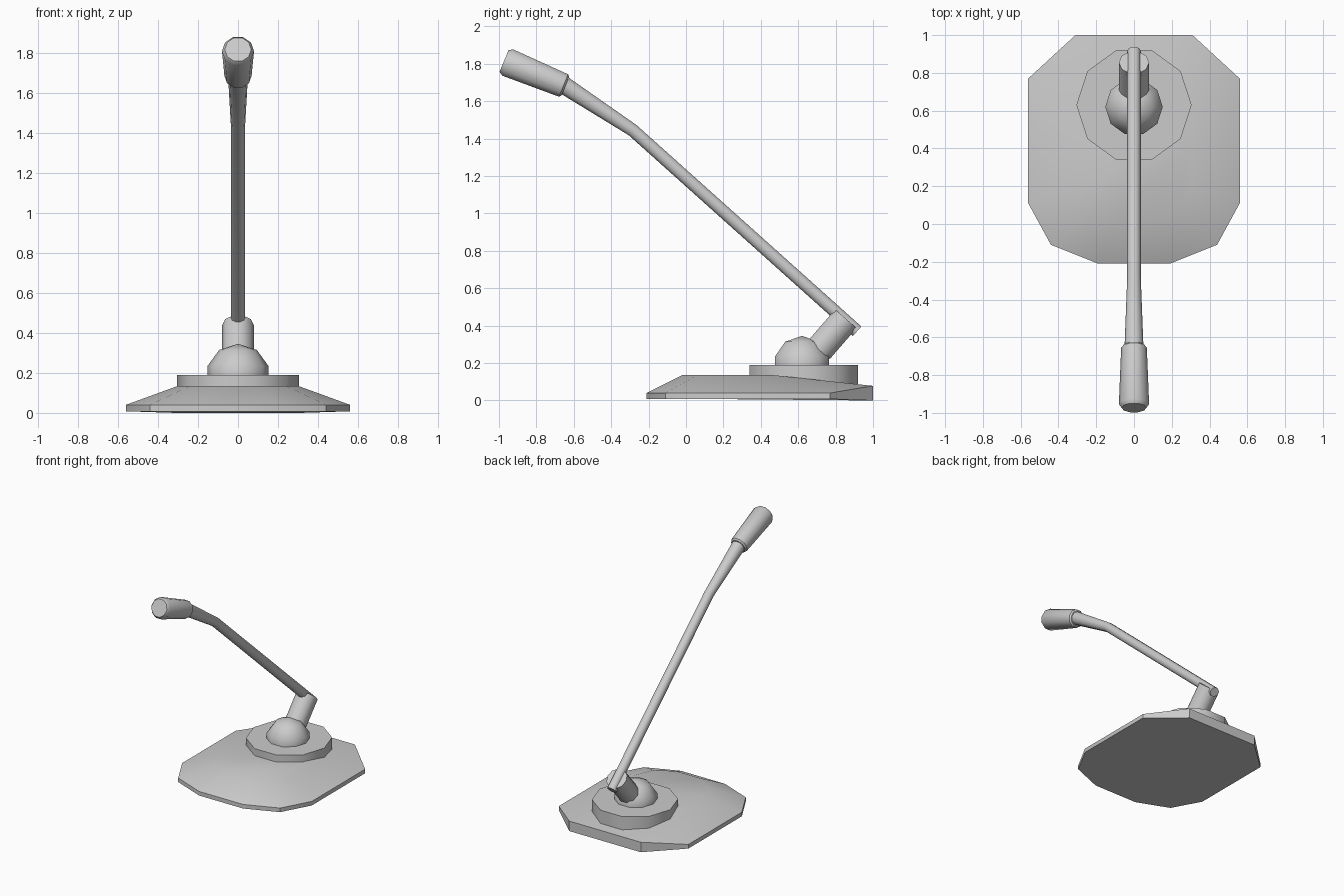
import bpy, bmesh, math
from mathutils import Vector

cube = bpy.data.objects.get("Cube")
if cube:
    bpy.data.objects.remove(cube, do_unlink=True)

grey = bpy.data.materials.new("light_grey")
grey.use_nodes = True
grey.diffuse_color = (0.6, 0.6, 0.6, 1)
grey.node_tree.nodes["Principled BSDF"].inputs["Base Color"].default_value = (0.6, 0.6, 0.6, 1)


def finish(name, bm, angle):
    """Turn a bmesh into a named, shaded object."""
    bmesh.ops.recalc_face_normals(bm, faces=bm.faces)
    mesh = bpy.data.meshes.new(name)
    bm.to_mesh(mesh)
    bm.free()
    mesh.materials.append(grey)
    obj = bpy.data.objects.new(name, mesh)
    bpy.context.collection.objects.link(obj)
    bpy.ops.object.select_all(action='DESELECT')
    obj.select_set(True)
    bpy.context.view_layer.objects.active = obj
    bpy.ops.object.shade_smooth_by_angle(angle=math.radians(angle))
    return obj


def bridge(bm, low, high):
    n = len(low)
    for i in range(n):
        j = (i + 1) % n
        bm.faces.new((low[i], low[j], high[j], high[i]))


def tube(name, path, radii, sides=10):
    """Sweep a polygon along (y, z) points, mitred at the bends."""
    bm = bmesh.new()
    pts = [Vector((0, y, z)) for y, z in path]
    rings = []
    for i, (p, r) in enumerate(zip(pts, radii)):
        before = (p - pts[i - 1]).normalized() if i else Vector()
        after = (pts[i + 1] - p).normalized() if i + 1 < len(pts) else Vector()
        across = (before + after).normalized().cross(Vector((1, 0, 0)))
        ring = []
        for k in range(sides):
            a = math.tau * k / sides
            ring.append(bm.verts.new(p + Vector((r * math.cos(a), 0, 0)) + across * r * math.sin(a)))
        rings.append(ring)
    for low, high in zip(rings, rings[1:]):
        bridge(bm, low, high)
    bm.faces.new(rings[0])
    bm.faces.new(rings[-1])
    return finish(name, bm, 42)


def mirrored(half):
    """Close a right-hand outline by mirroring it across x = 0."""
    return half + [(-x, y) for x, y in reversed(half)]


# Foot: ten-sided plate rising to a raised plateau, with a taller back edge
outer = mirrored([(0.19, -0.21), (0.44, -0.11), (0.56, 0.11), (0.56, 0.77), (0.31, 1.0)])
inner = mirrored([(0.10, -0.02), (0.24, 0.06), (0.30, 0.20), (0.30, 0.47)])
bm = bmesh.new()
bottom = [bm.verts.new((x, y, 0.0 if y > 0.9 else 0.008)) for x, y in outer]
rim = [bm.verts.new((x, y, 0.078 if y > 0.9 else 0.04)) for x, y in outer]
top = [bm.verts.new((x, y, 0.135)) for x, y in inner]
bridge(bm, bottom, rim)
bm.faces.new(bottom)
bm.faces.new(top)
for i in range(3):
    bm.faces.new((rim[i], rim[i + 1], top[i + 1], top[i]))
    bm.faces.new((rim[-1 - i], rim[-2 - i], top[-2 - i], top[-1 - i]))
bm.faces.new((rim[3], rim[4], top[3]))
bm.faces.new((rim[6], rim[5], top[4]))
bm.faces.new((rim[4], rim[5], top[4], top[3]))
bm.faces.new((rim[-1], rim[0], top[0], top[-1]))
finish("foot", bm, 30)

# Round pedestal on the foot
tube("pedestal", [(0.63, 0.07), (0.63, 0.19)], [0.305, 0.305])

# Ball joint
bm = bmesh.new()
bmesh.ops.create_uvsphere(bm, u_segments=10, v_segments=5, radius=0.16)
ball = finish("ball_joint", bm, 60)
ball.location = (0, 0.62, 0.185)
ball.rotation_euler.z = math.pi / 2

# Leaning socket and the bent arm it holds
tube("socket", [(0.711, 0.271), (0.855, 0.437)], [0.08, 0.08])
tube("arm", [(0.915, 0.37), (-0.285, 1.445), (-0.65, 1.684)], [0.036, 0.036, 0.05])

# Head with chamfered ends
tail, tip = Vector((-0.645, 1.68)), Vector((-0.973, 1.815))
steps = [(0.0, 0.057), (0.03, 0.068), (0.94, 0.08), (1.0, 0.066)]
tube("head", [tail.lerp(tip, t) for t, r in steps], [r for t, r in steps])
